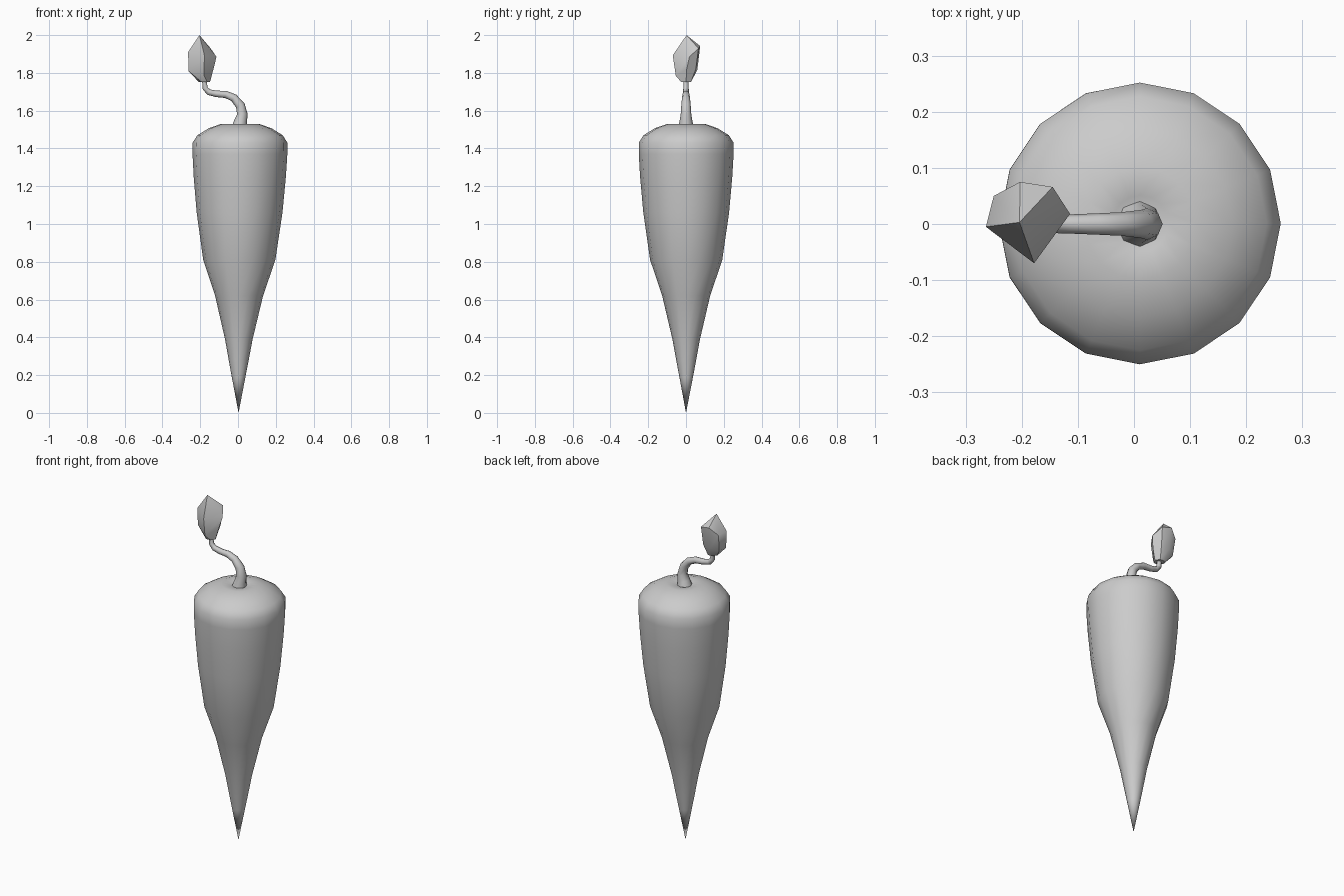
import bpy, bmesh
from math import cos, sin, tau
from mathutils import Vector

if "Cube" in bpy.data.objects:
    bpy.data.objects.remove(bpy.data.objects["Cube"])


def loft(name, rings, start=None, end=None, angle=0.7):
    """Skin a list of equal-length point rings, optionally closing on tip points."""
    bm = bmesh.new()
    loops = [[bm.verts.new(p) for p in ring] for ring in rings]
    n = len(loops[0])
    for a, b in zip(loops, loops[1:]):
        for i in range(n):
            j = (i + 1) % n
            bm.faces.new((a[i], a[j], b[j], b[i]))
    for loop, tip in ((loops[0], start), (loops[-1], end)):
        if tip is None:
            bm.faces.new(loop)
        else:
            t = bm.verts.new(tip)
            for i in range(n):
                bm.faces.new((loop[i], loop[(i + 1) % n], t))
    bmesh.ops.recalc_face_normals(bm, faces=bm.faces)
    me = bpy.data.meshes.new(name)
    bm.to_mesh(me)
    bm.free()
    ob = bpy.data.objects.new(name, me)
    bpy.context.collection.objects.link(ob)
    bpy.ops.object.select_all(action='DESELECT')
    ob.select_set(True)
    bpy.context.view_layer.objects.active = ob
    bpy.ops.object.shade_smooth_by_angle(angle=angle)
    return ob


def ring(center, radius, n, u=(1, 0, 0), v=(0, 1, 0)):
    c, u, v = Vector(center), Vector(u), Vector(v)
    return [c + radius * (cos(tau * i / n) * u + sin(tau * i / n) * v) for i in range(n)]


# Tapered root: (radius, z), 16 sides, with a slight dimple at the crown
profile = [(.036, .19), (.053, .28), (.073, .39), (.127, .62), (.191, .81),
           (.227, 1.06), (.244, 1.25), (.251, 1.37), (.251, 1.43), (.226, 1.47),
           (.166, 1.507), (.10, 1.53), (.05, 1.525)]
loft("root_body", [ring((.002 + .006 * z, .001, z), r, 16) for r, z in profile],
     start=(.003, 0, 0), end=(.011, .001, 1.505), angle=1.0)

# Curved stem: (x, z, radius) along a path in the xz plane
path = [(.009, 1.51, .043), (.014, 1.545, .034), (.023, 1.582, .028), (.012, 1.628, .025),
        (-.022, 1.668, .021), (-.065, 1.686, .019), (-.115, 1.689, .017),
        (-.155, 1.698, .016), (-.175, 1.72, .014), (-.178, 1.77, .012)]
pts = [Vector((x, 0, z)) for x, z, r in path]
rings = []
for i, p in enumerate(pts):
    t = (pts[min(i + 1, len(pts) - 1)] - pts[max(i - 1, 0)]).normalized()
    rings.append(ring(p, path[i][2], 8, u=(t.z, 0, -t.x)))
loft("stem", rings, angle=1.0)

# Irregular faceted leaf bud: small base, lower bulge, tilted shoulder, point
base = ring((-.178, 0, 1.752), .03, 6)
lower = [(-.130, .004, 1.82), (-.150, .052, 1.82), (-.200, .060, 1.815),
         (-.243, .036, 1.80), (-.262, -.004, 1.81), (-.180, -.054, 1.785)]
shoulder = [(-.114, .018, 1.885), (-.145, .066, 1.93), (-.203, .075, 1.942),
            (-.250, .050, 1.90), (-.264, -.005, 1.91), (-.178, -.070, 1.893)]
# base ring angles follow the same order as the bulge rings
loft("leaf_bud", [base, lower, shoulder], end=(-.204, .003, 2.0), angle=0.8)
